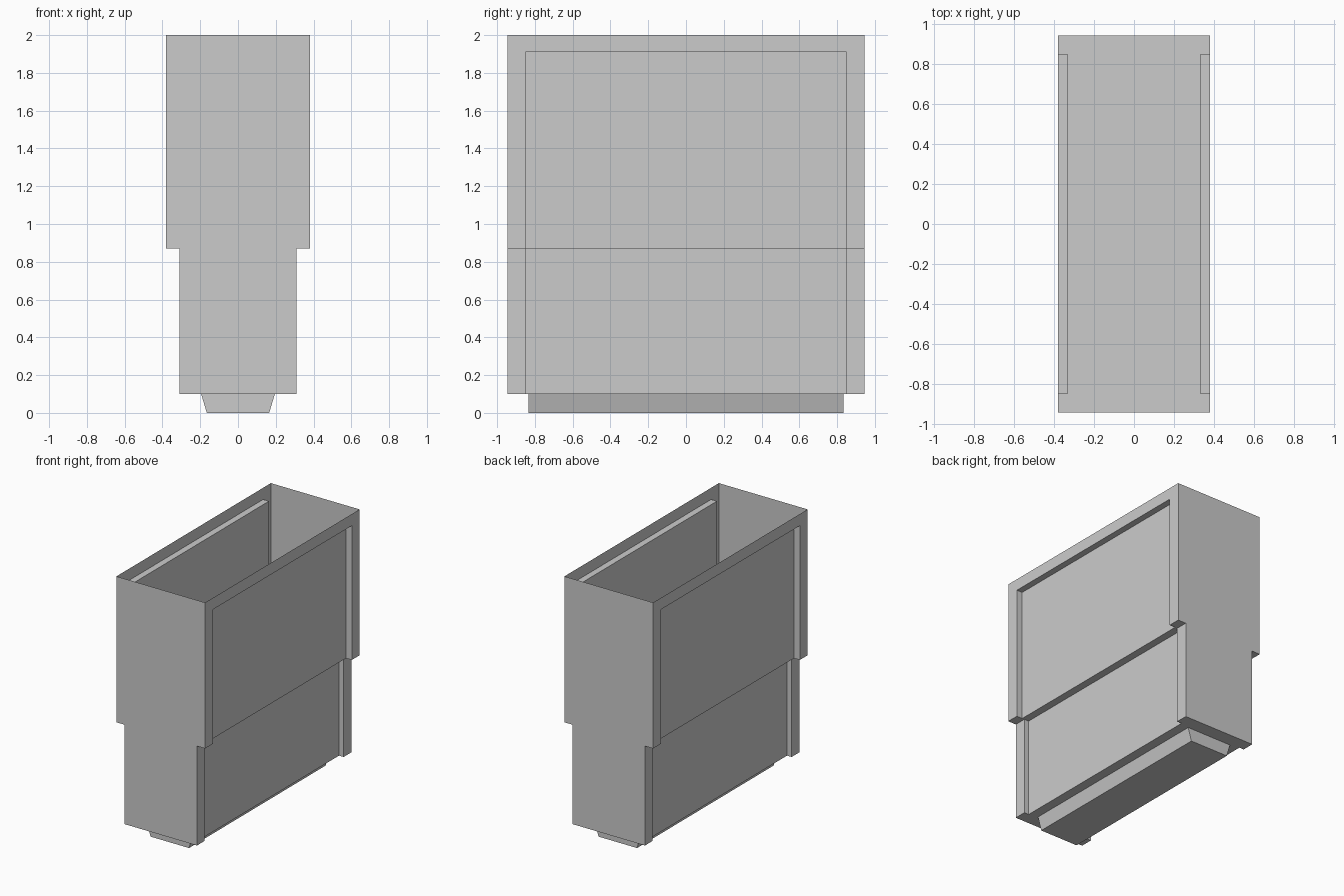
import bpy
import bmesh

if "Cube" in bpy.data.objects:
    bpy.data.objects.remove(bpy.data.objects["Cube"])

HALF_LENGTH = 0.945   # half length of the case along y
PANEL_END = 0.85      # half length of the recessed side panels

# One plain grey for the whole model
grey = bpy.data.materials.new("light_grey")
grey.use_nodes = True
grey.diffuse_color = (0.6, 0.6, 0.6, 1)
grey.node_tree.nodes["Principled BSDF"].inputs["Base Color"].default_value = grey.diffuse_color


def outline(half_width, depth):
    """Rectangle with a long notch of the given depth in both sides."""
    w, n = half_width, half_width - depth
    side = [(w, -HALF_LENGTH), (w, -PANEL_END), (n, -PANEL_END),
            (n, PANEL_END), (w, PANEL_END), (w, HALF_LENGTH)]
    return side + [(-x, -y) for x, y in side]


def rectangle(half_width, half_length):
    w, d = half_width, half_length
    return [(w, -d), (w, d), (-w, d), (-w, -d)]


def loft(name, levels):
    """Skin (outline, height) levels with a closed bottom and an open top."""
    bm = bmesh.new()
    rings = [[bm.verts.new((x, y, z)) for x, y in points] for points, z in levels]
    bm.faces.new(rings[0][::-1])
    for low, high in zip(rings, rings[1:]):
        for i in range(len(low)):
            j = (i + 1) % len(low)
            bm.faces.new((low[i], low[j], high[j], high[i]))
    bmesh.ops.remove_doubles(bm, verts=bm.verts, dist=0.0001)
    bmesh.ops.dissolve_degenerate(bm, edges=bm.edges, dist=0.0001)
    mesh = bpy.data.meshes.new(name)
    bm.to_mesh(mesh)
    bm.free()
    mesh.materials.append(grey)
    obj = bpy.data.objects.new(name, mesh)
    bpy.context.collection.objects.link(obj)
    return obj


# Open upper bin: recessed panels end in a ledge below the plain rim
recessed = outline(0.38, 0.05)
plain = outline(0.38, 0)
loft("upper_bin", [(recessed, 0.87), (recessed, 1.91), (plain, 1.91), (plain, 2.0)])

# Narrower lower case, closed above by the floor of the bin
narrow = outline(0.31, 0.04)
loft("lower_case", [(narrow, 0.1), (narrow, 0.87)])

# Tapered foot under the case
loft("foot", [(rectangle(0.165, 0.835), 0), (rectangle(0.195, 0.835), 0.1)])
